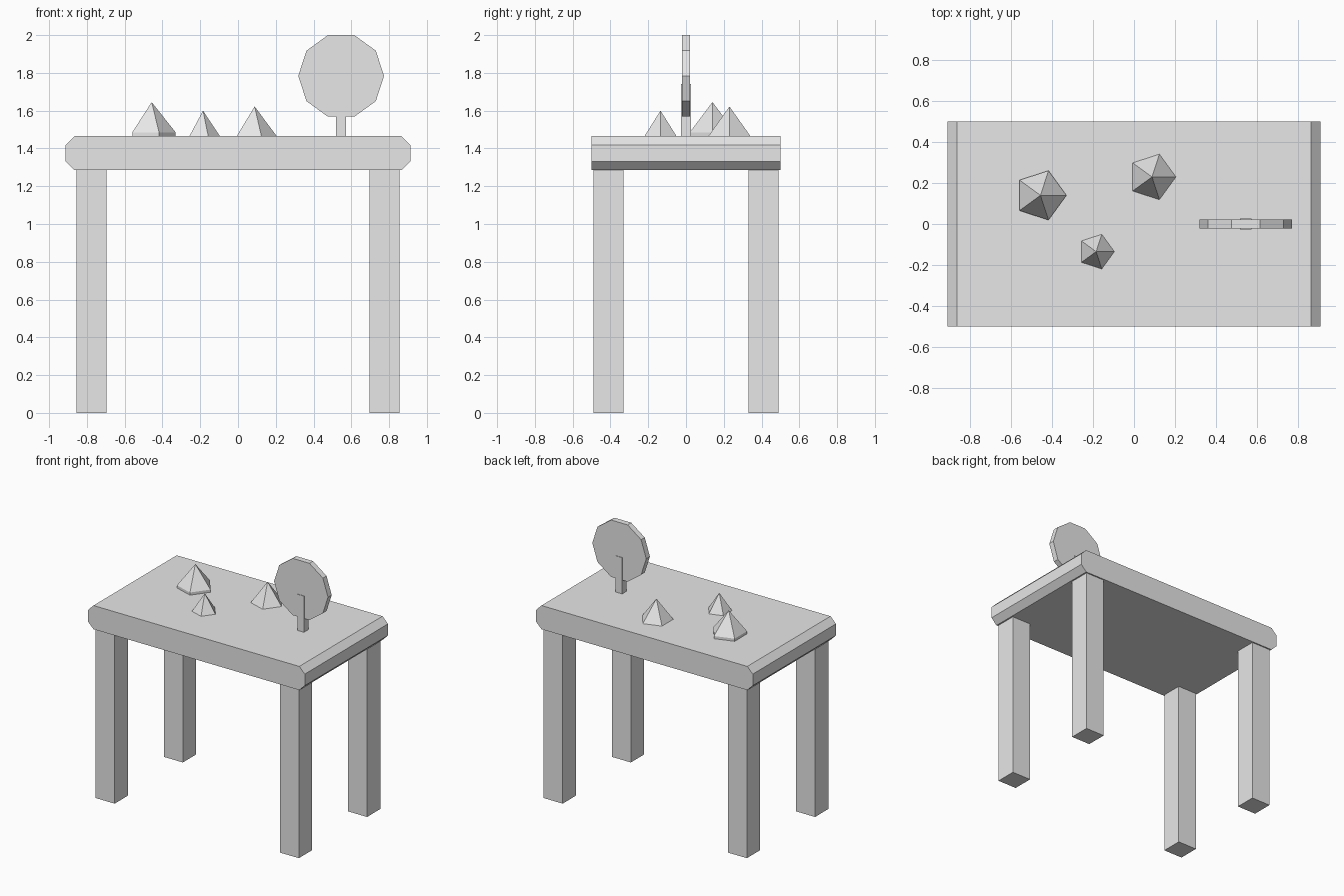
import bpy, bmesh, math
from mathutils import Matrix

cube = bpy.data.objects.get("Cube")
if cube:
    bpy.data.objects.remove(cube, do_unlink=True)

GREY = (0.8, 0.8, 0.8, 1.0)
grey = bpy.data.materials.new("light_grey")
grey.use_nodes = True
grey.diffuse_color = GREY
grey.node_tree.nodes["Principled BSDF"].inputs["Base Color"].default_value = GREY


def finish(name, bm):
    bmesh.ops.recalc_face_normals(bm, faces=bm.faces)
    mesh = bpy.data.meshes.new(name)
    bm.to_mesh(mesh)
    bm.free()
    mesh.materials.append(grey)
    obj = bpy.data.objects.new(name, mesh)
    bpy.context.collection.objects.link(obj)
    return obj


def box(name, center, size):
    bm = bmesh.new()
    bmesh.ops.create_cube(bm, size=1, matrix=Matrix.Translation(center) @ Matrix.Diagonal((*size, 1)))
    return finish(name, bm)


def extrude_profile(name, points, half_depth):
    """Extrude an x-z outline symmetrically along y."""
    bm = bmesh.new()
    face = bm.faces.new([bm.verts.new((x, -half_depth, z)) for x, z in points])
    side = bmesh.ops.extrude_face_region(bm, geom=[face])["geom"]
    verts = [v for v in side if isinstance(v, bmesh.types.BMVert)]
    bmesh.ops.translate(bm, verts=verts, vec=(0, 2 * half_depth, 0))
    return finish(name, bm)


def spike(name, x, y, radius, base, apex):
    """Five-sided pyramid on a short straight base sunk into the top."""
    bm = bmesh.new()
    ring = [(x + radius * math.cos(math.tau * i / 5),
             y + radius * math.sin(math.tau * i / 5)) for i in range(5)]
    low = [bm.verts.new((px, py, TOP - 0.02)) for px, py in ring]
    high = [bm.verts.new((px, py, base)) for px, py in ring]
    tip = bm.verts.new((x, y, apex))
    bm.faces.new(low)
    for i in range(5):
        j = (i + 1) % 5
        bm.faces.new((low[i], low[j], high[j], high[i]))
        bm.faces.new((high[i], high[j], tip))
    return finish(name, bm)


TOP, UNDER = 1.465, 1.285

# Table top with chamfered ends
W, C = 0.912, 0.046
right_end = [(W - C, UNDER), (W, UNDER + C), (W, TOP - C), (W - C, TOP)]
extrude_profile("table_top", right_end + [(-x, z) for x, z in reversed(right_end)], 0.5)

# Four square legs
for sx, side in ((1, "left"), (-1, "right")):
    for sy, end in ((-1, "front"), (1, "back")):
        box(f"leg_{end}_{side}", (sx * 0.775, sy * 0.41, UNDER / 2), (0.16, 0.16, UNDER))

# Spikes standing on the table
spike("spike_large", -0.457, 0.14, 0.127, 1.485, 1.645)
spike("spike_small", -0.185, -0.135, 0.089, TOP, 1.6)
spike("spike_medium", 0.088, 0.23, 0.117, TOP, 1.622)

# Ten-sided disc on a short stem
PX, PZ, R = 0.546, 1.784, 0.227
disc = [(PX + R * math.cos(math.tau * i / 10), PZ + R * math.sin(math.tau * i / 10)) for i in range(10)]
extrude_profile("round_disc", disc, 0.022)
box("disc_stem", (PX, 0, 1.595), (0.054, 0.052, 0.29))
